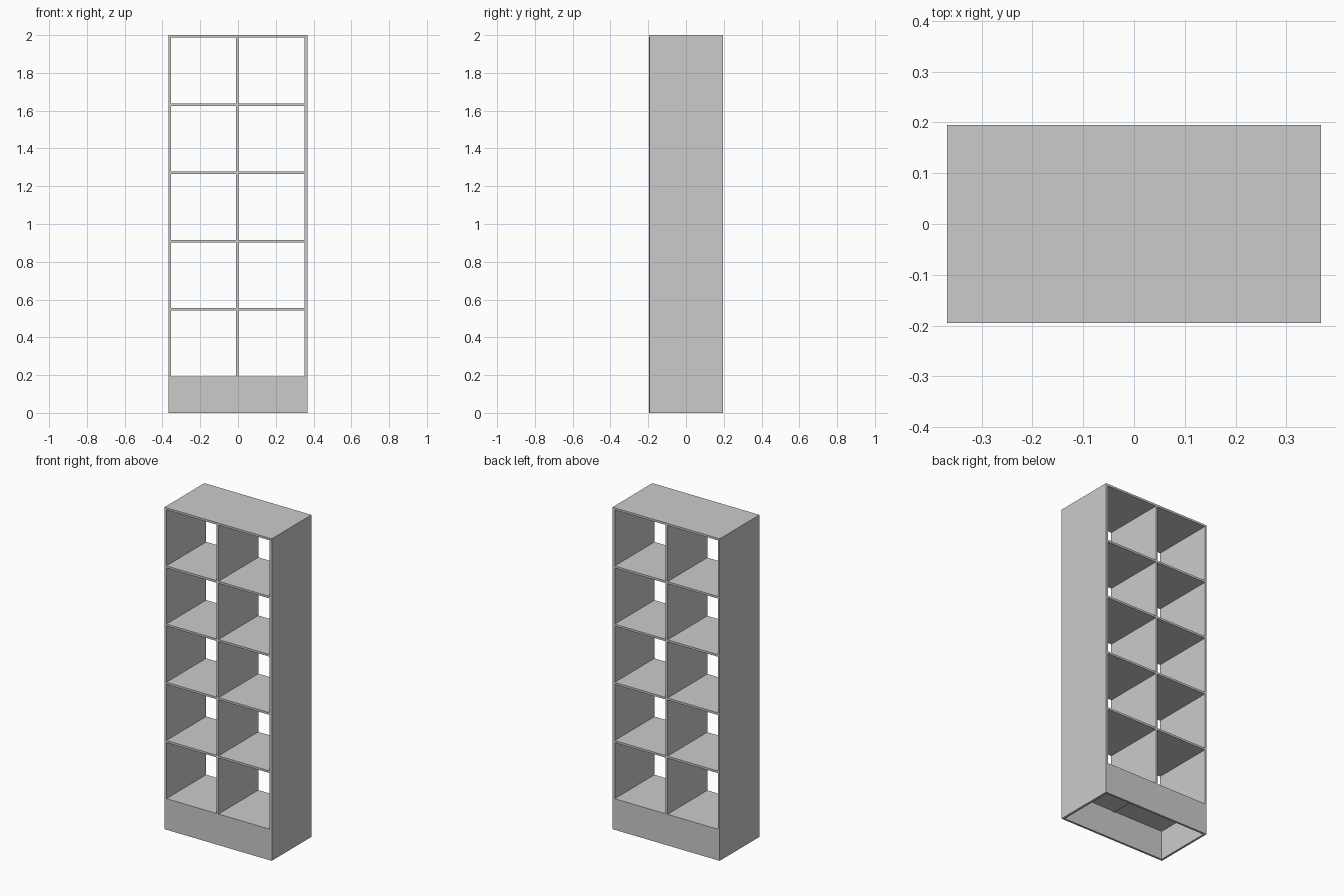
import bpy

if "Cube" in bpy.data.objects:
    bpy.data.objects.remove(bpy.data.objects["Cube"])


def box(name, x0, x1, y0, y1, z0, z1):
    """Axis-aligned panel given by its limits."""
    bpy.ops.mesh.primitive_cube_add(
        size=1, location=((x0 + x1) / 2, (y0 + y1) / 2, (z0 + z1) / 2))
    ob = bpy.context.object
    ob.name = name
    ob.scale = (x1 - x0, y1 - y0, z1 - z0)
    bpy.ops.object.transform_apply(location=False, rotation=False, scale=True)
    return ob


W, D, H = 0.368, 0.195, 2.0      # half width, half depth, height
T = 0.013                        # board thickness
BASE = 0.193                     # top of the lowest shelf
ROWS = 5
STEP = (H - BASE) / ROWS
IN_L, IN_R = -W + T, W - 0.015   # inner faces of the sides
DIV_L, DIV_R = -0.010, 0.003     # central divider

# Outer sides
box("left_side", -W, IN_L, -D, D, 0, H - T)
box("right_side", IN_R, W, -D + 0.001, D, 0, H - T)

# Top board
box("top_board", -W, W, -D, D, H - T, H)

# Central divider, its lower edge just below the lowest shelf
box("divider", DIV_L, DIV_R, -D + T, D - T, BASE - T - 0.005, BASE)
box("divider_upright", DIV_L, DIV_R, -D, D, BASE, H - T)

# Shelves, one per compartment
for i in range(ROWS):
    z = BASE + i * STEP
    inset = T if i == 0 else 0
    box(f"left_shelf_{i + 1}", IN_L, DIV_L, -D + inset, D - inset, z - T, z)
    box(f"right_shelf_{i + 1}", DIV_R, IN_R, -D + inset, D - inset, z - T, z)

# Plinth boards closing the base at front and back
box("front_plinth", IN_L, IN_R, -D, -D + T, 0, BASE)
box("back_plinth", IN_L, IN_R, D - T, D, 0, BASE)
